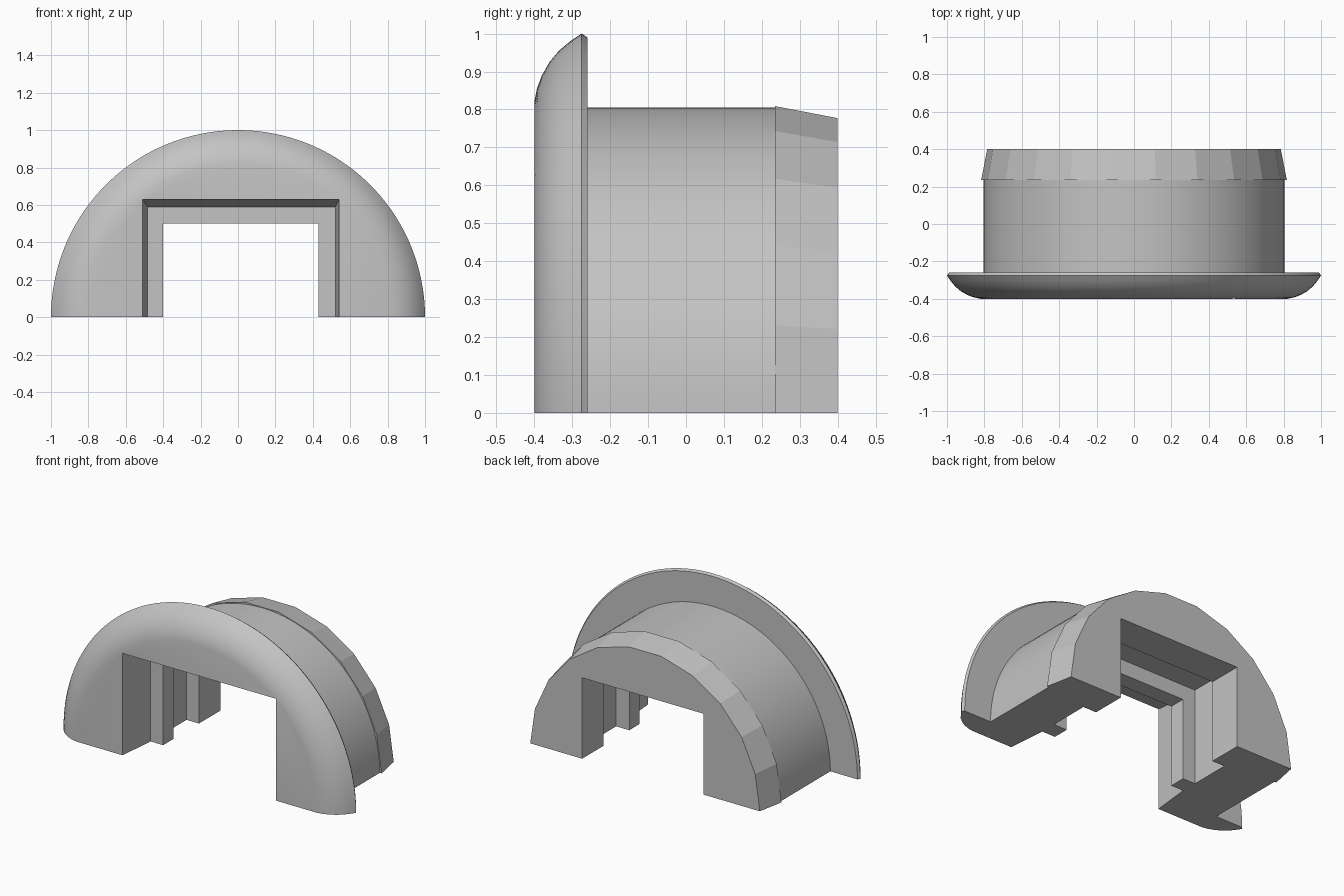
import bpy, bmesh, math

cube = bpy.data.objects.get("Cube")
if cube:
    bpy.data.objects.remove(cube, do_unlink=True)

STEPS = 66      # segments around the smooth half circle
SIDES = 11      # flat sides around the tapered back collar

grey = bpy.data.materials.new("plain_grey")
grey.use_nodes = True
colour = (0.55, 0.55, 0.55, 1)
grey.diffuse_color = colour
grey.node_tree.nodes["Principled BSDF"].inputs["Base Color"].default_value = colour


def on_circle(radius, k, count):
    a = math.pi * k / count
    return radius * math.cos(a), radius * math.sin(a)


def half_ring(radius, y, faceted):
    """Points of a half circle, or of a half polygon with the same point count."""
    points = []
    per_side = STEPS // SIDES
    for i in range(STEPS + 1):
        if faceted:
            side = min(i // per_side, SIDES - 1)
            t = i / per_side - side
            (x0, z0), (x1, z1) = (on_circle(radius, k, SIDES) for k in (side, side + 1))
            x, z = x0 + (x1 - x0) * t, z0 + (z1 - z0) * t
        else:
            x, z = on_circle(radius, i, STEPS)
        points.append((x, y, max(z, 0)))
    return points


def make_object(name, bm):
    bmesh.ops.recalc_face_normals(bm, faces=bm.faces[:])
    mesh = bpy.data.meshes.new(name)
    bm.to_mesh(mesh)
    bm.free()
    mesh.materials.append(grey)
    obj = bpy.data.objects.new(name, mesh)
    bpy.context.collection.objects.link(obj)
    return obj


# Rounded front flange, barrel and tapered back collar: (y, radius, faceted)
profile = [(-0.4, 0.82, False), (-0.393, 0.855, False), (-0.38, 0.89, False),
           (-0.36, 0.925, False), (-0.335, 0.955, False), (-0.305, 0.98, False),
           (-0.275, 1.0, False), (-0.26, 0.99, False), (-0.26, 0.805, False),
           (0.235, 0.805, False), (0.235, 0.817, True), (0.4, 0.785, True)]
bm = bmesh.new()
rings = [[bm.verts.new(p) for p in half_ring(r, y, f)] for y, r, f in profile]
for a, b in zip(rings, rings[1:]):
    for i in range(STEPS):
        bm.faces.new((a[i], a[i + 1], b[i + 1], b[i]))
bm.faces.new(rings[0])
bm.faces.new(rings[-1])
bm.faces.new([r[0] for r in rings] + [r[-1] for r in reversed(rings)])
arch = make_object("arch_block", bm)

# Stepped passage: tapered mouth, rib, recess, back rib (y, left x, right x, top z)
mouth, wide, narrow = (-0.515, 0.544, 0.638), (-0.485, 0.52, 0.59), (-0.4, 0.43, 0.5)
stations = [(-0.45, mouth), (-0.16, wide), (-0.16, narrow), (-0.06, narrow),
            (-0.06, wide), (0.19, wide), (0.19, narrow), (0.5, narrow)]
bm = bmesh.new()
loops = []
for y, (x0, x1, top) in stations:
    # the lower corners step as well, so every section nests cleanly
    low = -top
    loops.append([bm.verts.new((x, y, z)) for x, z in
                  ((x0, low), (x1, low), (x1, top), (x0, top))])
for a, b in zip(loops, loops[1:]):
    for i in range(4):
        j = (i + 1) % 4
        bm.faces.new((a[i], a[j], b[j], b[i]))
bm.faces.new(loops[0])
bm.faces.new(loops[-1])
cutter = make_object("passage_cutter", bm)
cutter.hide_render = True

# Cut the passage through the block, then drop the cutter
cut = arch.modifiers.new("passage", 'BOOLEAN')
cut.operation = 'DIFFERENCE'
cut.solver = 'EXACT'
cut.object = cutter
bpy.ops.object.select_all(action='DESELECT')
arch.select_set(True)
bpy.context.view_layer.objects.active = arch
bpy.ops.object.modifier_apply(modifier=cut.name)
bpy.data.objects.remove(cutter, do_unlink=True)
bpy.ops.object.shade_smooth_by_angle(angle=math.radians(14))
